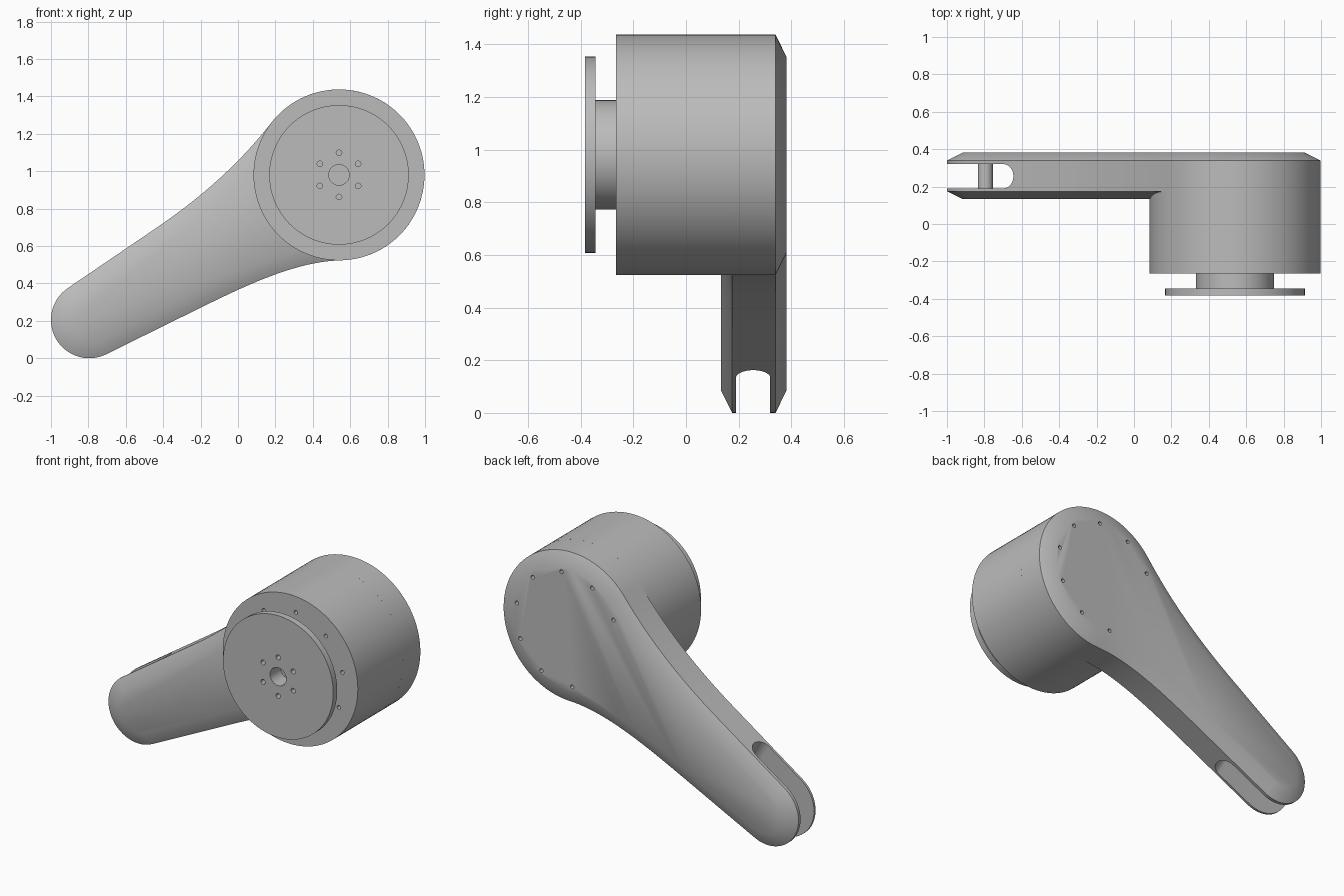
import bpy, bmesh, math
from mathutils import Vector

if "Cube" in bpy.data.objects:
    bpy.data.objects.remove(bpy.data.objects["Cube"])

CX, CZ, R = 0.54, 0.98, 0.457        # drum axis and radius
TX, TZ, TR = -0.795, 0.205, 0.205    # arm tip axis and radius

grey = bpy.data.materials.new("plain grey")
grey.diffuse_color = (0.5, 0.5, 0.5, 1)
grey.use_nodes = True
grey.node_tree.nodes["Principled BSDF"].inputs["Base Color"].default_value = grey.diffuse_color


def loft(name, rings):
    """Closed solid through a stack of equal-length rings."""
    bm = bmesh.new()
    rows = [[bm.verts.new(p) for p in ring] for ring in rings]
    n = len(rows[0])
    for a, b in zip(rows, rows[1:]):
        for i in range(n):
            j = (i + 1) % n
            bm.faces.new((a[i], a[j], b[j], b[i]))
    bm.faces.new(rows[0][::-1])
    bm.faces.new(rows[-1])
    bmesh.ops.recalc_face_normals(bm, faces=bm.faces)
    mesh = bpy.data.meshes.new(name)
    bm.to_mesh(mesh)
    bm.free()
    ob = bpy.data.objects.new(name, mesh)
    bpy.context.collection.objects.link(ob)
    mesh.materials.append(grey)
    return ob


def arc(cx, cz, r, a0, a1, n):
    angles = [math.radians(a0 + (a1 - a0) * i / n) for i in range(n + 1)]
    return [Vector((cx + r * math.cos(a), cz + r * math.sin(a))) for a in angles]


def at_y(points, y):
    return [(p.x, y, p.y) for p in points]


def disc(name, x, z, r, y0, y1, n=96):
    circle = arc(x, z, r, 0, 360, n)[:-1]
    return loft(name, [at_y(circle, y0), at_y(circle, y1)])


def bezier(a, b, c, d, n=14):
    a, b, c, d = map(Vector, (a, b, c, d))
    return [a * (1 - t) ** 3 + b * 3 * t * (1 - t) ** 2 + c * 3 * t * t * (1 - t) + d * t ** 3
            for t in (i / n for i in range(n + 1))]


def inset(points, d):
    """Offset a clockwise outline inwards."""
    out = []
    for i, p in enumerate(points):
        t = (points[(i + 1) % len(points)] - points[i - 1]).normalized()
        out.append(p + Vector((t.y, -t.x)) * d)
    return out


def cut(ob, cutters):
    bpy.context.view_layer.objects.active = ob
    for c in cutters:
        m = ob.modifiers.new("cut", 'BOOLEAN')
        m.object, m.operation, m.solver = c, 'DIFFERENCE', 'EXACT'
        bpy.ops.object.modifier_apply(modifier=m.name)
    for c in cutters:
        bpy.data.objects.remove(c)


def ring_holes(r, hole_r, angles, y0, y1):
    return [disc("hole_cutter", CX + r * math.cos(math.radians(a)),
                 CZ + r * math.sin(math.radians(a)), hole_r, y0, y1, 16) for a in angles]


# Arm: tapered outline, bevelled on both faces
outline = arc(TX, TZ, TR, 296.2, 124.6, 36)
outline += bezier((-0.417, 0.71), (-0.187, 0.869), (0.008, 1.041),
                  (CX + R * math.cos(math.radians(142)), CZ + R * math.sin(math.radians(142))))
outline += arc(CX, CZ, R, 142, -90, 64)[1:]
outline += bezier((CX, CZ - R), (0.30, 0.515), (0.024, 0.38), (-0.2, 0.27))[1:]
inner = inset(outline, 0.085)
arm = loft("arm", [at_y(inner, 0.133), at_y(outline, 0.175),
                   at_y(outline, 0.34), at_y(inner, 0.382)])

# Round-ended slot through the arm tip, running along the arm
along, across = Vector((0.866, 0, 0.5)), Vector((-0.5, 0, 0.866))
tip = Vector((TX, 0.255, TZ))
slot = [Vector((-0.4, 0.065)), Vector((-0.4, -0.065))] + arc(0.24, 0, 0.065, -90, 90, 20)
slot_rings = [[tip + along * p.x + Vector((0, p.y, 0)) + across * h for p in slot]
              for h in (-0.4, 0.4)]

# Eight screw holes on each side, leaving a gap towards the arm
screw_angles = [264 + 36 * i for i in range(8)]
cut(arm, [loft("slot_cutter", slot_rings)] + ring_holes(0.345, 0.012, screw_angles, 0.34, 0.5))

# Drum housing
drum = disc("drum", CX, CZ, R, -0.265, 0.176)
cut(drum, ring_holes(0.36, 0.012, screw_angles, -0.4, -0.22))

# Output hub and flange
hub = disc("hub", CX, CZ, 0.208, -0.35, -0.26)
flange = disc("flange", CX, CZ, 0.373, -0.383, -0.344)
bolts = [90 + 60 * i for i in range(6)]
cut(flange, [disc("bore_cutter", CX, CZ, 0.055, -0.5, -0.3, 32)]
    + ring_holes(0.118, 0.015, bolts, -0.5, -0.3))
cut(hub, [disc("bore_cutter", CX, CZ, 0.055, -0.5, -0.28, 32)]
    + ring_holes(0.118, 0.015, bolts, -0.5, -0.3))

# Pin across the slot
pin = disc("pin", TX, TZ, 0.04, 0.18, 0.33, 32)

# Smooth shading with crisp rims
for ob in (arm, drum, hub, flange, pin):
    bpy.ops.object.select_all(action='DESELECT')
    ob.select_set(True)
    bpy.context.view_layer.objects.active = ob
    bpy.ops.object.shade_smooth_by_angle(angle=math.radians(30))
